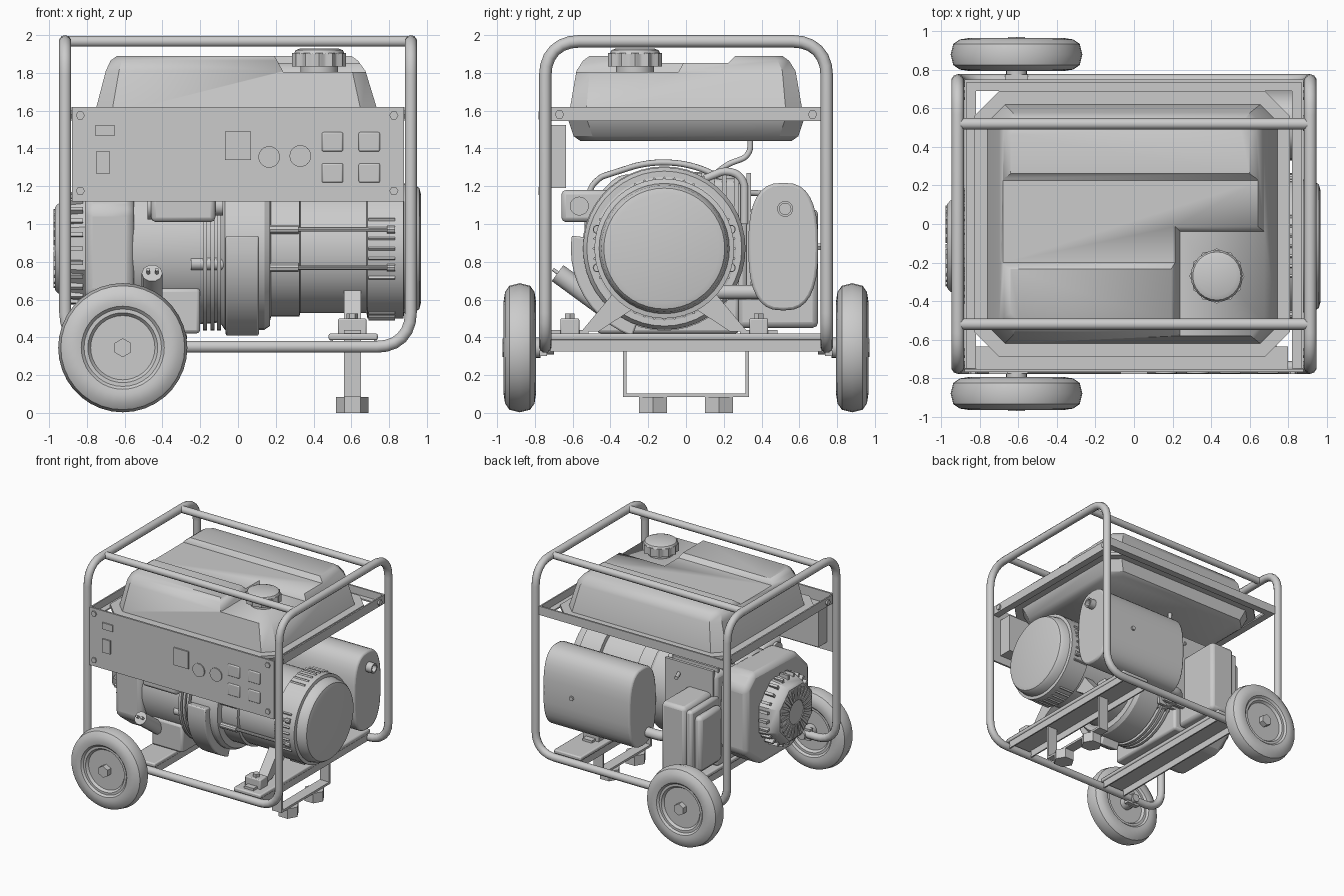
import bpy, bmesh, math
from mathutils import Vector
from math import sin, cos, pi, radians

if "Cube" in bpy.data.objects:
    bpy.data.objects.remove(bpy.data.objects["Cube"])

CY, CZ = -0.115, 0.87          # engine shaft axis


def P(axis, t, u, v):
    return {'x': (t, u, v), 'y': (u, t, v), 'z': (u, v, t)}[axis]


def add(name, mesh, angle=32, bevel=0):
    mesh.shade_smooth()
    mesh.set_sharp_from_angle(angle=radians(angle))
    o = bpy.data.objects.new(name, mesh)
    bpy.context.collection.objects.link(o)
    if bevel:
        m = o.modifiers.new("bevel", 'BEVEL')
        m.width, m.segments, m.limit_method = bevel, 2, 'ANGLE'
    return o


def loft(name, rings, bevel=0, angle=32):
    """Skin a list of equal-length point rings and cap both ends."""
    bm = bmesh.new()
    rs = [[bm.verts.new(p) for p in r] for r in rings]
    n = len(rs[0])
    for a, b in zip(rs, rs[1:]):
        for i in range(n):
            bm.faces.new((a[i], a[(i + 1) % n], b[(i + 1) % n], b[i]))
    bm.faces.new(rs[0])
    bm.faces.new(rs[-1])
    bmesh.ops.recalc_face_normals(bm, faces=bm.faces)
    me = bpy.data.meshes.new(name)
    bm.to_mesh(me)
    bm.free()
    return add(name, me, angle, bevel)


def prism(name, axis, lo, hi, pts, bevel=0):
    return loft(name, [[P(axis, t, u, v) for u, v in pts] for t in (lo, hi)], bevel)


def box(name, x0, x1, y0, y1, z0, z1, bevel=0):
    return prism(name, 'z', z0, z1, [(x0, y0), (x1, y0), (x1, y1), (x0, y1)], bevel)


def lathe(name, axis, cu, cv, prof, n=40, rot=0):
    return loft(name, [[P(axis, t, cu + r * cos(2 * pi * i / n + rot), cv + r * sin(2 * pi * i / n + rot))
                        for i in range(n)] for t, r in prof])


def pipe(name, pts, r, fillet=0.0, seg=6):
    pts = [Vector(p) for p in pts]
    out = [pts[0]]
    for a, b, c in zip(pts, pts[1:], pts[2:]):
        f = min(fillet, (a - b).length * .48, (c - b).length * .48)
        s, e = b + (a - b).normalized() * f, b + (c - b).normalized() * f
        w = 0.86 * f / fillet if fillet else 0      # near-circular rational corner
        for i in range(seg + 1):
            t = i / seg
            k0, k1, k2 = (1 - t) ** 2, 2 * t * (1 - t) * w, t * t
            out.append((s * k0 + b * k1 + e * k2) / (k0 + k1 + k2))
    out.append(pts[-1])
    cu = bpy.data.curves.new(name, 'CURVE')
    cu.dimensions, cu.bevel_depth, cu.bevel_resolution, cu.use_fill_caps = '3D', r, 3, True
    sp = cu.splines.new('POLY')
    sp.points.add(len(out) - 1)
    for q, p in zip(sp.points, out):
        q.co = (*p, 1)
    tmp = bpy.data.objects.new("tmp", cu)
    me = bpy.data.meshes.new_from_object(tmp)
    bpy.data.objects.remove(tmp)
    return add(name, me, 40)


# Tubular frame
for s in (-1, 1):
    x = .915 * s
    pipe("frame_hoop", [(0, -.745, .35), (x, -.745, .35), (x, -.745, 1.967), (x, .745, 1.967),
                        (x, .745, .35), (0, .745, .35)], .033, .18)
    pipe("top_rail", [(-.91, .52 * s, 1.967), (.91, .52 * s, 1.967)], .03)
    # Angle bars around the tank
    box("tank_side_bar", .875 * s - .006, .875 * s + .006, -.75, .75, 1.545, 1.62)
    box("tank_side_flange", min(.82 * s, .875 * s), max(.82 * s, .875 * s), -.75, .75, 1.545, 1.557)
    for y in (-.67, .67):
        lathe("bar_bolt", 'x', y, 1.58, [(.87 * s, .025), (.895 * s, .025)], 6)
box("tank_back_bar", -.88, .88, .735, .75, 1.545, 1.62)
box("tank_back_flange", -.88, .88, .69, .75, 1.545, 1.557)

# Cross channels under the engine
for x0, x1 in ((-.51, -.27), (.48, .74)):
    box("cross_plate", x0, x1, -.75, .75, .385, .42, .01)
    for x in (x0 + .01, x1 - .02):
        box("cross_plate_flange", x, x + .012, -.72, .72, .325, .39)

# Front support leg with hex feet
for s in (-1, 1):
    box("support_leg_side", .56, .65, .325 * s - .009, .325 * s + .009, .085, .39)
    lathe("rubber_foot", 'z', .605, .175 * s, [(0, .085), (.085, .085)], 6)
box("support_leg_bar", .56, .65, -.334, .334, .083, .102)

# Wheels
half = [(-.045, .05), (-.045, .17), (-.065, .185), (-.065, .205), (-.08, .22), (-.085, .25), (-.078, .295), (-.055, .328)]
tyre = half + [(0, .342)] + [(-t, r) for t, r in reversed(half)]
for s in (-1, 1):
    lathe("wheel", 'y', -.61, .345, [(.88 * s + t, r) for t, r in tyre], 36)
    lathe("wheel_hub_nut", 'y', -.61, .345, [(.8 * s, .05), (.972 * s, .05)], 6, pi / 6)
    lathe("axle_stub", 'y', -.61, .345, [(.70 * s, .035), (.77 * s, .035), (.77 * s, .055), (.84 * s, .055)], 16)
    box("axle_bracket", -.67, -.55, .755 * s - .02, .755 * s + .02, .30, .40)


# Fuel tank with valley and cap recess
def octa(z, x0, x1, y, c):
    return [(x0 + c, -y, z), (x1 - c, -y, z), (x1, -y + c, z), (x1, y - c, z),
            (x1 - c, y, z), (x0 + c, y, z), (x0, y - c, z), (x0, -y + c, z)]


tank = loft("fuel_tank", [octa(*a) for a in (
    (1.44, -.70, .68, .56, .10), (1.465, -.735, .715, .595, .10), (1.555, -.77, .755, .625, .10),
    (1.555, -.83, .81, .69, .13), (1.58, -.83, .81, .69, .13), (1.58, -.76, .745, .62, .09),
    (1.81, -.70, .675, .58, .07), (1.865, -.675, .635, .545, .06), (1.89, -.64, .60, .51, .05))])
cutters = [prism("valley_cutter", 'x', -1, 1, [(-.20, 1.853), (.225, 1.853), (.30, 1.93), (-.27, 1.93)]),
           loft("recess_cutter", [[(a, -1, z), (1, -1, z), (1, b, z), (a, b, z)]
                                  for z, a, b in ((1.805, .24, -.04), (1.95, .16, .04))])]
for c in cutters:
    c.hide_render = True
    m = tank.modifiers.new("cut", 'BOOLEAN')
    m.operation, m.object = 'DIFFERENCE', c
bpy.context.view_layer.update()
baked = bpy.data.meshes.new_from_object(tank.evaluated_get(bpy.context.evaluated_depsgraph_get()))
tank.modifiers.clear()
tank.data = baked
for c in cutters:
    bpy.data.objects.remove(c)

# Fuel cap
lathe("tank_neck", 'z', .43, -.27, [(1.78, .10), (1.84, .10)], 24)
prism("fuel_cap", 'z', 1.835, 1.905, [(.43 + r * cos(a), -.27 + r * sin(a)) for a, r in
      ((2 * pi * i / 60, .134 + .009 * cos(2 * pi * i / 5)) for i in range(60))])
lathe("fuel_cap_top", 'z', .43, -.27, [(1.90, .135), (1.92, .125), (1.93, .10)], 24)

# Control panel
box("control_panel", -.88, .88, -.768, -.752, 1.12, 1.62)
box("panel_back_box", -.82, .80, -.755, -.635, 1.19, 1.525)
for x in (-.835, .825):
    for z in (1.175, 1.575):
        lathe("panel_bolt", 'y', x, z, [(-.78, .024), (-.76, .024)], 6)
for n, x, z, w, h in (("breaker", 0, 1.415, .07, .075), ("slot_meter", -.705, 1.495, .05, .028),
                      ("engine_switch", -.715, 1.325, .037, .058)):
    box(n, x - w, x + w, -.779, -.76, z - h, z + h)
for x, z in ((.165, 1.355), (.33, 1.36)):
    lathe("round_socket", 'y', x, z, [(-.777, .057), (-.76, .057)], 24)
for x in (.5, .695):
    for z in (1.27, 1.435):
        box("outlet", x - .056, x + .056, -.777, -.76, z - .051, z + .051, .008)

# Alternator
lathe("alternator_body", 'x', CY, CZ, [(.05, .40), (.165, .40), (.175, .36), (.325, .36), (.33, .34), (.68, .34),
      (.685, .37), (.875, .37), (.88, .345), (.94, .335), (.96, .32), (.968, .29)], 44)
for i in range(44):
    a = 2 * pi * i / 44
    if abs(sin(2 * a)) < .8:
        x0, y, z = .69, CY + .372 * cos(a), CZ + .372 * sin(a)
        prism("vent_rib", 'x', x0, .83, [(y + .009 * (cos(a + k)), z + .009 * sin(a + k)) for k in (0, pi / 2, pi, 3 * pi / 2)])
for a in (16, 164, 196, 344):
    y, z = CY + .368 * cos(radians(a)), CZ + .368 * sin(radians(a))
    lathe("long_bolt", 'x', y, z, [(.17, .025), (.32, .025), (.32, .013), (.79, .013), (.79, .022), (.83, .022)], 10)
for s in (-1, 1):
    prism("alternator_strut", 'x', .56, .65, [(CY + s * u, z) for u, z in ((.44, .43), (.35, .43), (.15, .56), (.24, .67))])
    y = CY + s * .5
    box("mount_pad", .53, .68, y - .05, y + .05, .41, .50, .008)
    box("mount_foot", .56, .65, y - .10, y + .10, .42, .44)
    lathe("mount_bolt", 'z', .605, y, [(.5, .03), (.525, .03)], 6)

# Bell housing, rings and starter housing
lathe("bell_housing", 'x', CY, CZ, [(-.09, .40), (-.07, .43), (.14, .43), (.17, .41)], 44)
for x in (-.175, -.135, -.10):
    lathe("housing_ring", 'x', CY, CZ, [(x - .011, .435), (x + .011, .435)], 44)
arc = [radians(172 + i * 78 / 10) for i in range(11)]
prism("arc_guard", 'x', -.065, .11, [(CY + .495 * cos(a), CZ + .495 * sin(a)) for a in arc] +
      [(CY + .38 * cos(a), CZ + .38 * sin(a)) for a in reversed(arc)], .01)

# Engine block
lathe("crankcase", 'x', CY, CZ, [(-.58, .40), (-.20, .40), (-.08, .39)], 40)
box("engine_base", -.50, -.20, -.47, .28, .42, .66, .02)
box("cylinder_block", -.52, -.06, .0, .34, .62, 1.24, .04)
for i in range(5):
    box("cooling_fin", -.5, -.04, .06 + i * .065, .085 + i * .065, .60, 1.27)
prism("fan_shroud", 'x', -.81, -.55, [(-.53, .62), (-.54, 1.08), (-.36, 1.26), (.22, 1.28), (.33, 1.18),
                                      (.33, .62), (.12, .46), (-.32, .46)], .04)
lathe("recoil_cover", 'x', CY, CZ, [(-.80, .30), (-.88, .29), (-.955, .255), (-.97, .235)], 8, pi / 8)
for i in range(24):
    a = 2 * pi * i / 24
    u, w = Vector((cos(a), sin(a))), Vector((-sin(a), cos(a))) * .011
    c = Vector((CY, CZ))
    prism("recoil_face_rib", 'x', -.978, -.96, [c + u * .10 + w, c + u * .21 + w, c + u * .21 - w, c + u * .10 - w])
    prism("recoil_side_rib", 'x', -.90, -.82, [c + u * .24 + w, c + u * .30 + w, c + u * .30 - w, c + u * .24 - w])

# Front engine fittings
lathe("ignition_cylinder", 'x', -.565, 1.095, [(-.48, .07), (-.29, .07), (-.29, .05), (-.08, .05)], 20)
box("ignition_box", -.46, -.12, -.66, -.40, 1.01, 1.18, .025)
lathe("drain_tube", 'x', -.49, .79, [(-.25, .035), (-.06, .035)], 14)
pipe("oil_filler", [(-.455, -.42, .55), (-.455, -.68, .74)], .055)
for x in (-.475, -.43):
    pipe("filler_pin", [(x, -.67, .735), (x, -.705, .76)], .01)

# Air filter box with stepped cover
box("air_filter_body", -.48, -.25, .27, .70, .45, 1.08, .03)
box("air_filter_rim", -.53, -.47, .30, .68, .48, 1.05, .02)
box("air_filter_cover", -.59, -.52, .34, .64, .53, 1.0, .03)

# Muffler and exhaust
sup = lambda v: math.copysign(abs(v) ** .75, v)
prism("muffler", 'x', .05, .88, [(.515 + .185 * sup(cos(2 * pi * i / 32)), .88 + .338 * sup(sin(2 * pi * i / 32)))
                                 for i in range(32)], .015)
lathe("exhaust_outlet", 'x', .525, 1.08, [(.86, .042), (.935, .042), (.935, .03), (.90, .03)], 18)
pipe("exhaust_pipe", [(.10, .45, .64), (-.14, .45, .64), (-.14, .2, .64)], .042, .10)
pipe("muffler_stay", [(.40, .10, .64), (.40, .50, .64)], .04)
lathe("muffler_bolt", 'y', .6, .88, [(.69, .02), (.715, .02)], 6)

# Hoses
pipe("fuel_hose", [(-.1, .34, 1.46), (-.1, .34, 1.36), (-.1, .20, 1.31), (-.15, .12, 1.22)], .016, .06)
pipe("ignition_lead", [(-.2, -.52, 1.15), (-.2, -.48, 1.24), (-.1, -.2, 1.33), (-.1, .02, 1.32),
                       (-.1, .2, 1.24), (-.15, .28, 1.17), (-.2, .42, 1.16)], .016, .1)
pipe("breather_hose", [(-.05, .1, 1.24), (-.05, .22, 1.29), (-.05, .31, 1.24), (-.05, .31, 1.0)], .022, .06)
